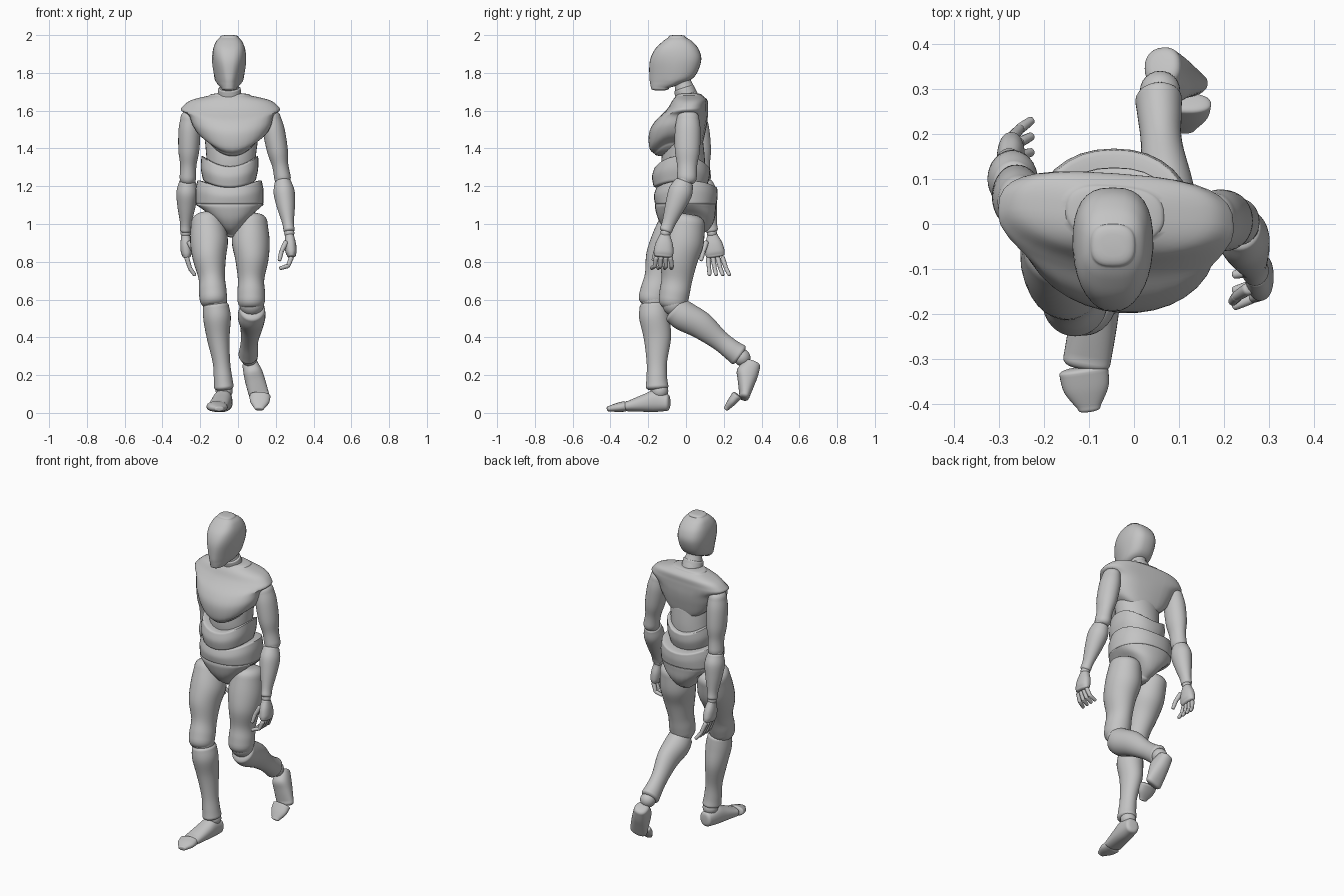
import bpy
import bmesh
from math import cos, sin, pi
from mathutils import Vector

default_cube = bpy.data.objects.get("Cube")
if default_cube:
    bpy.data.objects.remove(default_cube, do_unlink=True)

grey = bpy.data.materials.new("matte grey")
grey.use_nodes = True
grey.diffuse_color = (0.55, 0.55, 0.55, 1)
grey.node_tree.nodes["Principled BSDF"].inputs["Base Color"].default_value = grey.diffuse_color

FORWARD = Vector((0, -1, 0))
UP = Vector((0, 0, 1))


def finish(name, bm):
    """Turn a bmesh into a smooth grey object."""
    bmesh.ops.recalc_face_normals(bm, faces=bm.faces)
    mesh = bpy.data.meshes.new(name)
    bm.to_mesh(mesh)
    bm.free()
    mesh.materials.append(grey)
    obj = bpy.data.objects.new(name, mesh)
    bpy.context.collection.objects.link(obj)
    bpy.ops.object.select_all(action='DESELECT')
    obj.select_set(True)
    bpy.context.view_layer.objects.active = obj
    bpy.ops.object.shade_smooth_by_angle(angle=pi / 4)
    return obj


def spline(rows, steps):
    """Smoothly interpolate between section rows."""
    out = []
    for i in range(len(rows) - 1):
        p0, p1 = rows[max(i - 1, 0)], rows[i]
        p2, p3 = rows[i + 1], rows[min(i + 2, len(rows) - 1)]
        for k in range(steps):
            t = k / steps
            out.append([b + t / 2 * (c - a + t * (2 * a - 5 * b + 4 * c - d + t * (3 * (b - c) + d - a)))
                        for a, b, c, d in zip(p0, p1, p2, p3)])
    out.append(list(rows[-1]))
    return out


def signed_power(v, p):
    return (abs(v) ** p) * (1 if v >= 0 else -1)


def loft(name, a, b, rows, front=FORWARD, cap=0.02, side=1, power=2, back_power=None,
         shape=None, segments=32, steps=5):
    """Skin rows of (t, half width, half depth, out, forward, lift) along a-b, with domed ends."""
    a, b = Vector(a), Vector(b)
    axis = (b - a).normalized()
    depth = (front - axis * front.dot(axis)).normalized()
    width = depth.cross(axis)
    if width.x < 0:
        width = -width
    rows = spline([tuple(r) + (0,) * (6 - len(r)) for r in rows], steps)
    dome = [k / 6 * pi / 2 for k in range(1, 6)]
    rings = [(rows[0], cos(q) ** 0.5, -cap * sin(q)) for q in reversed(dome)]
    rings += [(r, 1, 0) for r in rows]
    rings += [(rows[-1], cos(q) ** 0.5, cap * sin(q)) for q in dome]
    bm = bmesh.new()
    loops = []
    for (t, hw, hd, out, fwd, lift), scale, push in rings:
        centre = a.lerp(b, t) + axis * push + width * out * side + depth * fwd
        loop = []
        for k in range(segments):
            c, s = cos(2 * pi * k / segments), sin(2 * pi * k / segments)
            n = 2 / (power if s >= 0 or not back_power else back_power)
            u, v = signed_power(c, n) * scale, signed_power(s, n) * scale
            co = centre + width * hw * u + depth * hd * v + axis * lift * u * u
            loop.append(bm.verts.new(shape(co) if shape else co))
        loops.append(loop)
    for lo, hi in zip(loops, loops[1:]):
        for k in range(segments):
            j = (k + 1) % segments
            bm.faces.new((lo[k], lo[j], hi[j], hi[k]))
    bm.faces.new(loops[0])
    bm.faces.new(loops[-1])
    return finish(name, bm)


def trunk(name, rows, **options):
    """Upright loft from rows of (z, centre x, half width, front y, back y, lift)."""
    table = [(z, hw, (yb - yf) / 2, cx, -(yf + yb) / 2, lift) for z, cx, hw, yf, yb, lift in rows]
    return loft(name, (0, 0, 0), (0, 0, 1), table, **options)


def ball(name, centre, radius):
    bm = bmesh.new()
    bmesh.ops.create_uvsphere(bm, u_segments=24, v_segments=14, radius=radius)
    bmesh.ops.translate(bm, verts=bm.verts, vec=centre)
    return finish(name, bm)


def digit(name, points, radius):
    """Finger made of rounded links that shrink toward the tip."""
    for i, (p, q) in enumerate(zip(points, points[1:])):
        r = radius * (1 - 0.12 * i)
        loft(f"{name}_link_{i + 1}", p, q, [(0.1, r, r), (0.5, r * 0.95, r * 0.95), (0.95, r * 0.85, r * 0.85)],
             cap=r * 0.7, segments=12, steps=2, front=Vector((0.3, -1, 0.2)))


# Head: a helmet shape whose face narrows to the chin
def narrow_face(co):
    ahead = min(max((-0.06 - co.y) / 0.13, 0), 1)
    low = min(max((1.95 - co.z) / 0.2, 0), 1)
    co.x = -0.047 + (co.x + 0.047) * (1 - 0.5 * ahead * low)
    return co


trunk("head", [
    (1.72, -0.047, 0.055, -0.185, -0.09, 0),
    (1.745, -0.047, 0.07, -0.19, -0.02, 0),
    (1.78, -0.047, 0.08, -0.194, 0.045, 0),
    (1.86, -0.047, 0.09, -0.192, 0.08, 0),
    (1.92, -0.047, 0.086, -0.168, 0.07, 0),
    (1.965, -0.047, 0.07, -0.125, 0.035, 0),
    (1.987, -0.047, 0.05, -0.095, 0, 0)], cap=0.013, power=2.7, shape=narrow_face)
loft("neck", (-0.045, 0.015, 1.64), (-0.047, -0.03, 1.79),
     [(0, 0.066, 0.062), (0.3, 0.06, 0.058), (0.7, 0.046, 0.046), (1, 0.046, 0.046)])
loft("neck_collar", (-0.045, 0.0, 1.685), (-0.046, -0.01, 1.715),
     [(0, 0.063, 0.058), (1, 0.06, 0.055)], cap=0.008)


# Chest: shoulder yoke turned slightly with the stride
def turn(co):
    co.y -= 0.07 * (co.x + 0.04)
    return co


trunk("chest", [
    (1.37, -0.03, 0.12, -0.165, 0.05, 0.06),
    (1.40, -0.03, 0.175, -0.192, 0.08, 0.07),
    (1.48, -0.032, 0.207, -0.195, 0.1, 0.04),
    (1.54, -0.036, 0.225, -0.165, 0.11, 0.035),
    (1.59, -0.04, 0.26, -0.115, 0.112, 0.01),
    (1.62, -0.04, 0.255, -0.09, 0.112, 0),
    (1.655, -0.04, 0.21, -0.07, 0.11, 0),
    (1.68, -0.043, 0.11, -0.05, 0.085, 0)], cap=0.012, back_power=3, shape=turn)

# Belly, waist and pelvis plates overlap like shells
trunk("spine_core", [
    (1.25, -0.04, 0.13, -0.12, 0.1, 0),
    (1.34, -0.037, 0.13, -0.13, 0.1, 0),
    (1.44, -0.035, 0.14, -0.12, 0.09, 0)])
trunk("belly", [
    (1.20, -0.045, 0.14, -0.172, 0.11, 0.035),
    (1.25, -0.045, 0.152, -0.18, 0.125, 0.045),
    (1.295, -0.043, 0.15, -0.168, 0.125, 0.065)], cap=0.012, power=2.3)
trunk("waist", [
    (1.11, -0.045, 0.18, -0.165, 0.163, 0),
    (1.15, -0.045, 0.18, -0.17, 0.168, 0.03),
    (1.19, -0.045, 0.17, -0.158, 0.165, 0.04)], cap=0.012, power=2.2)
trunk("pelvis", [
    (0.94, -0.035, 0.05, -0.06, 0.07, 0.03),
    (0.97, -0.037, 0.1, -0.11, 0.12, 0.07),
    (1.02, -0.04, 0.15, -0.145, 0.15, 0.06),
    (1.08, -0.045, 0.177, -0.163, 0.158, 0.02),
    (1.105, -0.045, 0.18, -0.163, 0.16, 0)], cap=0.012, power=2.2)

# Limb profiles shared by both sides
THIGH = [(0, 0.09, 0.1), (0.25, 0.1, 0.11), (0.5, 0.087, 0.1, 0.005, 0.008),
         (0.75, 0.07, 0.082), (0.92, 0.073, 0.08), (1.02, 0.073, 0.078)]
SHIN = [(0, 0.068, 0.075), (0.15, 0.073, 0.08), (0.4, 0.06, 0.072, 0.004, -0.012),
        (0.7, 0.046, 0.054, 0, -0.004), (0.9, 0.049, 0.055), (1, 0.052, 0.06)]
UPPER_ARM = [(0, 0.05, 0.06), (0.2, 0.058, 0.068), (0.55, 0.055, 0.066),
             (0.8, 0.043, 0.053), (1, 0.044, 0.052)]
FOREARM = [(0, 0.046, 0.052), (0.2, 0.056, 0.064), (0.5, 0.048, 0.053),
           (0.85, 0.031, 0.036), (1, 0.03, 0.034)]
PALM = [(0, 0.024, 0.03), (0.4, 0.03, 0.046), (0.8, 0.03, 0.052), (1, 0.024, 0.05)]
FOOT = [(0, 0.042, 0.046, 0, -0.004), (0.3, 0.05, 0.058, 0, 0.003),
        (0.6, 0.053, 0.046, 0, -0.008), (1, 0.053, 0.028, 0, -0.024)]
TOES = [(0, 0.055, 0.028), (0.5, 0.05, 0.023), (1, 0.026, 0.014)]

# Joint positions of the walking pose
POSE = {
    "right": dict(side=-1, hip=(-0.16, -0.045, 1.0), knee=(-0.132, -0.17, 0.62),
                  shin=(-0.117, -0.17, 0.565), ankle=(-0.075, -0.153, 0.14),
                  heel=(-0.07, -0.105, 0.06), foot_ball=(-0.105, -0.305, 0.06), instep=UP,
                  toe=(-0.112, -0.328, 0.034), toe_tip=(-0.1, -0.408, 0.022),
                  shoulder=(-0.255, 0.05, 1.555), elbow=(-0.265, 0.08, 1.25),
                  forearm=(-0.268, 0.09, 1.215), wrist=(-0.278, 0.135, 0.97),
                  palm=(-0.277, 0.14, 0.935), knuckle=(-0.272, 0.155, 0.835)),
    "left": dict(side=1, hip=(0.067, 0, 1.0), knee=(0.07, -0.065, 0.61),
                 shin=(0.075, -0.055, 0.545), ankle=(0.055, 0.275, 0.31),
                 heel=(0.065, 0.345, 0.255), foot_ball=(0.113, 0.287, 0.1),
                 instep=Vector((0, -0.9, 0.4)),
                 toe=(0.117, 0.268, 0.09), toe_tip=(0.112, 0.215, 0.025),
                 shoulder=(0.178, 0.01, 1.555), elbow=(0.235, 0.005, 1.25),
                 forearm=(0.238, -0.012, 1.215), wrist=(0.27, -0.105, 0.97),
                 palm=(0.273, -0.112, 0.935), knuckle=(0.283, -0.12, 0.835)),
}

for label, p in POSE.items():
    side = p["side"]
    # Leg
    loft(f"{label}_thigh", p["hip"], p["knee"], THIGH, cap=0.055, side=side)
    ball(f"{label}_knee_joint", Vector(p["knee"]).lerp(Vector(p["shin"]), 0.5), 0.066)
    loft(f"{label}_shin", p["shin"], p["ankle"], SHIN, cap=0.02, side=side)
    ball(f"{label}_ankle_joint", Vector(p["ankle"]).lerp(Vector(p["heel"]), 0.3), 0.045)
    loft(f"{label}_foot", p["heel"], p["foot_ball"], FOOT, front=p["instep"], cap=0.02, power=2.3)
    loft(f"{label}_toes", p["toe"], p["toe_tip"], TOES, front=p["instep"], cap=0.01, power=2.3)
    # Arm
    loft(f"{label}_upper_arm", p["shoulder"], p["elbow"], UPPER_ARM, cap=0.04, side=side)
    ball(f"{label}_elbow_joint", Vector(p["elbow"]).lerp(Vector(p["forearm"]), 0.5), 0.042)
    loft(f"{label}_forearm", p["forearm"], p["wrist"], FOREARM, cap=0.015, side=side)
    ball(f"{label}_wrist_joint", Vector(p["wrist"]).lerp(Vector(p["palm"]), 0.5), 0.027)
    loft(f"{label}_palm", p["palm"], p["knuckle"], PALM, cap=0.012, power=2.3)
    # Fingers curl inward and fan out, with the thumb in front
    root = Vector(p["knuckle"])
    curl = 0.6 if side < 0 else 1
    for i in range(4):
        fan = (i - 1.5) * 0.025
        base = root + Vector((0, fan, -0.012))
        middle = base + Vector((-0.018 * side, fan * 0.2, -0.045 / curl ** 0.5))
        if side < 0:
            middle.y += 0.012
        tip = middle + Vector((-0.04 * side * curl, fan * 0.2 - 0.01 * side, -0.012 / curl ** 2))
        digit(f"{label}_finger_{i + 1}", [base, middle, tip], 0.013)
    thumb = Vector(p["palm"]) + Vector((-0.018 * side, -0.032, -0.03))
    joint = thumb + Vector((-0.025 * side, -0.016, -0.05))
    digit(f"{label}_thumb", [thumb, joint, joint + Vector((-0.01 * side, -0.012, -0.045))], 0.014)
